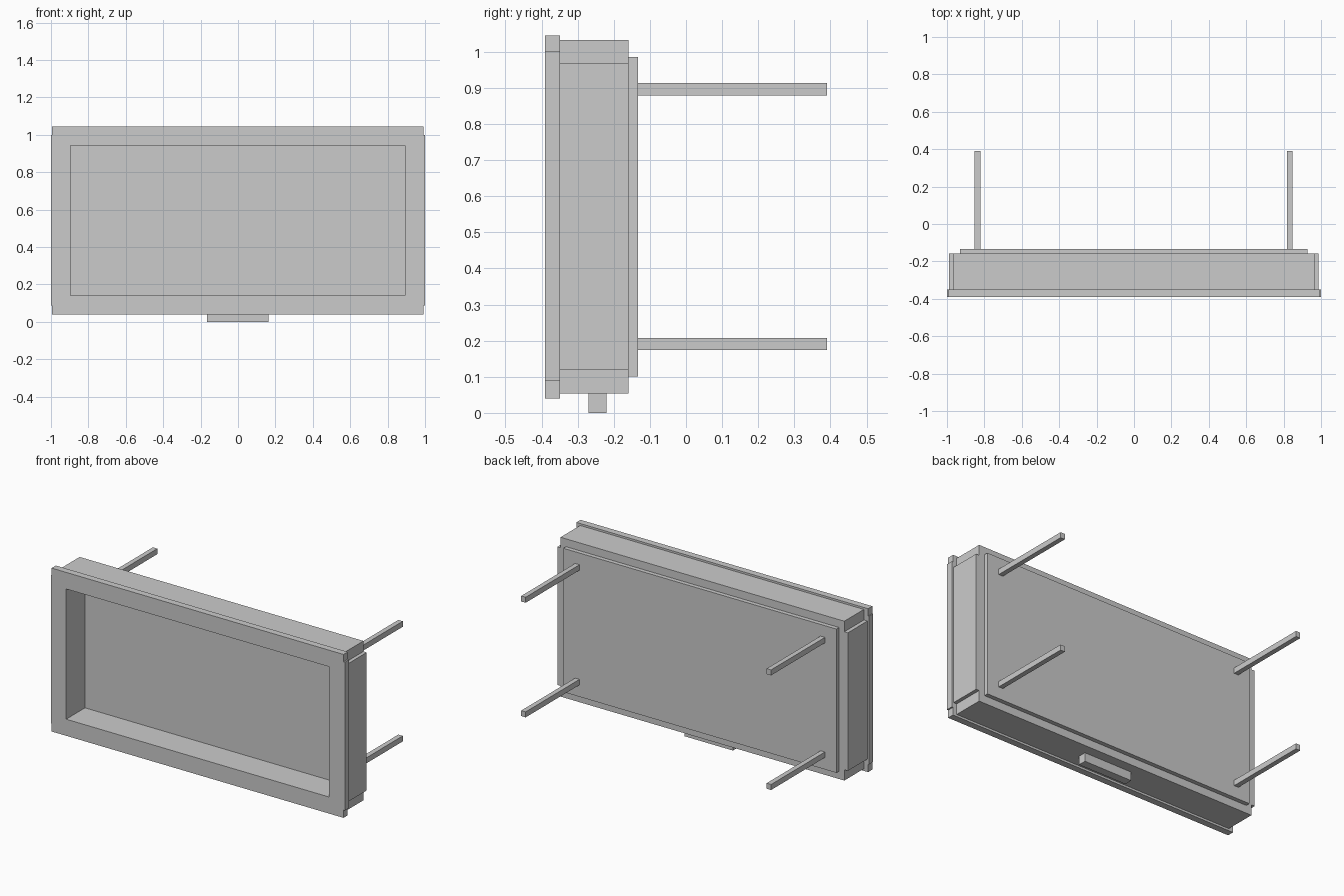
import bpy

cube = bpy.data.objects.get("Cube")
if cube:
    bpy.data.objects.remove(cube, do_unlink=True)

grey = bpy.data.materials.new("plain grey")
grey.use_nodes = True
colour = (0.6, 0.6, 0.6, 1)
grey.diffuse_color = colour
grey.node_tree.nodes["Principled BSDF"].inputs["Base Color"].default_value = colour


def box(name, x, y, z):
    """Box from (low, high) ranges on each axis."""
    bpy.ops.mesh.primitive_cube_add(size=1)
    ob = bpy.context.object
    ob.name = name
    ob.location = [sum(r) / 2 for r in (x, y, z)]
    ob.scale = [r[1] - r[0] for r in (x, y, z)]
    bpy.ops.object.transform_apply(location=True, rotation=False, scale=True)
    ob.data.materials.append(grey)


# Opening shared by the front trim and the case
LEFT, RIGHT, BOTTOM, TOP = 0.893, -0.896, 0.142, 0.943


def surround(name, y, rail_x, rail_z, side_x, side_z):
    """Four boards around the opening, the sides let into the rails."""
    box(f"{name}_bottom", rail_x, y, (rail_z[0], BOTTOM))
    box(f"{name}_top", rail_x, y, (TOP, rail_z[1]))
    box(f"{name}_right", (side_x[0], RIGHT), y, side_z)
    box(f"{name}_left", (LEFT, side_x[1]), y, side_z)


# Front trim and the deep case behind it
surround("front_frame", (-0.39, -0.349),
         (-0.995, 0.991), (0.04, 1.045), (-1.0, 1.0), (0.088, 1.0))
surround("case", (-0.349, -0.159),
         (-0.966, 0.965), (0.053, 1.033), (-0.99, 0.987), (0.119, 0.968))

# Thick back board closing the case
box("back_board", (-0.93, 0.928), (-0.207, -0.133), (0.101, 0.985))

# Small block under the case
box("bottom_block", (-0.165, 0.163), (-0.27, -0.22), (0, 0.053))

# Four mounting bars
for side, x in (("right", (-0.852, -0.822)), ("left", (0.818, 0.848))):
    for level, z in (("lower", (0.174, 0.208)), ("upper", (0.879, 0.913))):
        box(f"{level}_{side}_mounting_bar", x, (-0.133, 0.39), z)
